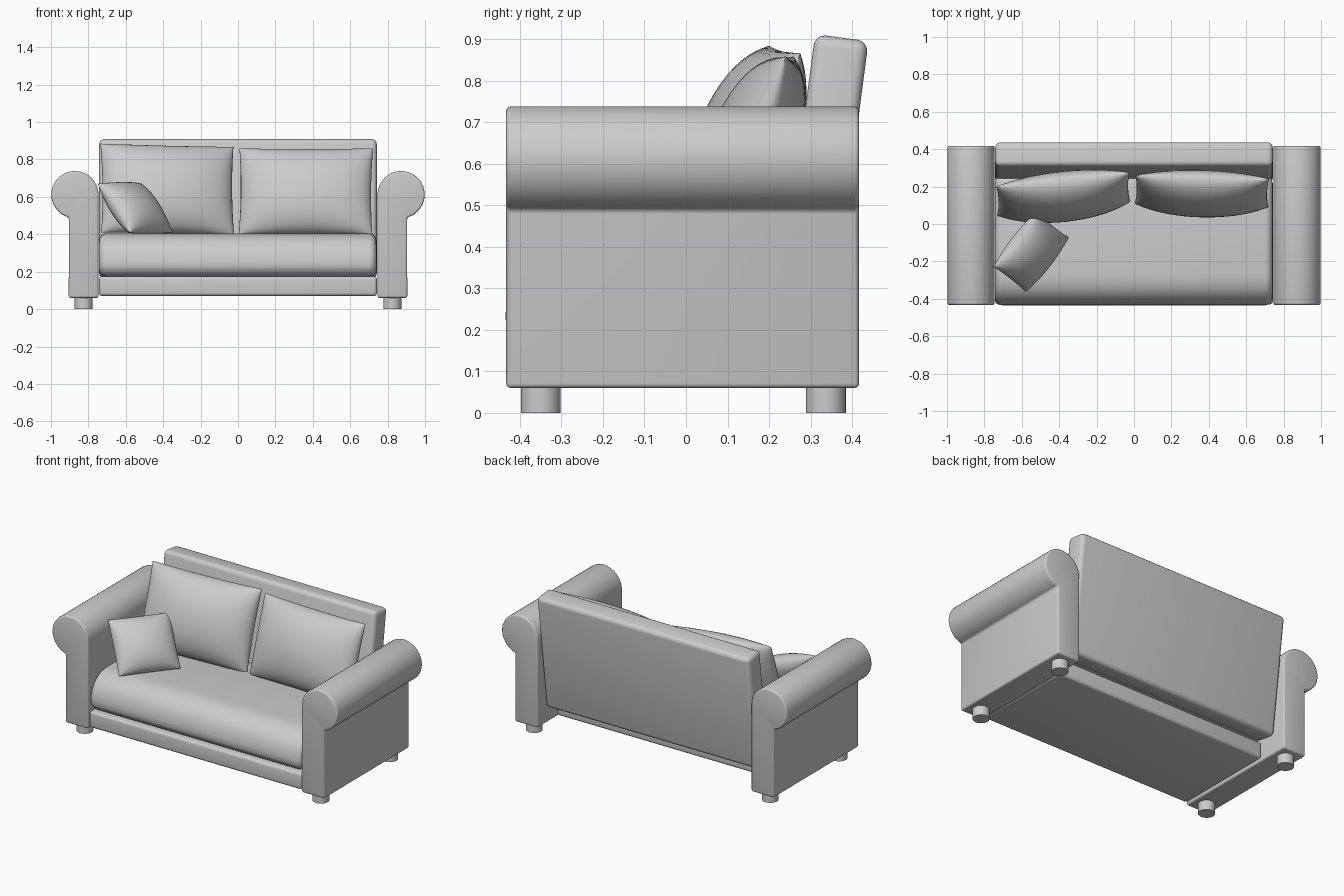
import bpy, bmesh
from math import sin, cos, pi, radians
from mathutils import Matrix, Vector

if "Cube" in bpy.data.objects:
    bpy.data.objects.remove(bpy.data.objects["Cube"])


def finish(bm, name, angle=40):
    bmesh.ops.recalc_face_normals(bm, faces=bm.faces)
    me = bpy.data.meshes.new(name)
    bm.to_mesh(me)
    bm.free()
    ob = bpy.data.objects.new(name, me)
    bpy.context.collection.objects.link(ob)
    bpy.ops.object.select_all(action='DESELECT')
    ob.select_set(True)
    bpy.context.view_layer.objects.active = ob
    bpy.ops.object.shade_smooth_by_angle(angle=radians(angle))
    return ob


def bevel_sharp(bm, width, segs=3, angle=35):
    bmesh.ops.recalc_face_normals(bm, faces=bm.faces)
    edges = [e for e in bm.edges if e.calc_face_angle(0) > radians(angle)]
    bmesh.ops.bevel(bm, geom=edges, offset=width, segments=segs, profile=0.5,
                    affect='EDGES', clamp_overlap=True)


def box(name, center, size, width, tilt=0):
    bm = bmesh.new()
    bmesh.ops.create_cube(bm, size=1, matrix=Matrix.Diagonal((*size, 1)))
    bevel_sharp(bm, width, 4)
    bm.transform(Matrix.Translation(center) @ Matrix.Rotation(-radians(tilt), 4, 'X'))
    return finish(bm, name)


def extruded(name, start, step, width, segs=3):
    bm = bmesh.new()
    face = bm.faces.new([bm.verts.new(p) for p in start])
    new = bmesh.ops.extrude_face_region(bm, geom=[face], use_keep_orig=True)['geom']
    bmesh.ops.translate(bm, vec=step, verts=[v for v in new if isinstance(v, bmesh.types.BMVert)])
    bevel_sharp(bm, width, segs)
    return finish(bm, name)


def pillow(name, center, w, h, front, back, yaw, lean, roll=0):
    """Two bulging sheets joined at a pinched seam."""
    bm = bmesh.new()
    n = 24
    for depth in (-front, back):
        rows = []
        for j in range(n + 1):
            v = sin(pi / 2 * (2 * j / n - 1))
            row = []
            for i in range(n + 1):
                u = sin(pi / 2 * (2 * i / n - 1))
                puff = max(0, (1 - u * u) * (1 - v * v)) ** 0.5
                x = u * w / 2 * (1 - 0.025 * (1 - v * v))
                z = v * h / 2 * (1 - 0.025 * (1 - u * u))
                row.append(bm.verts.new((x, depth * puff, z)))
            rows.append(row)
        for a, b in zip(rows, rows[1:]):
            for i in range(n):
                bm.faces.new((a[i], a[i + 1], b[i + 1], b[i]))
    bmesh.ops.remove_doubles(bm, verts=bm.verts, dist=1e-5)
    bm.transform(Matrix.Translation(center) @ Matrix.Rotation(radians(yaw), 4, 'Z')
                 @ Matrix.Rotation(-radians(lean), 4, 'X')
                 @ Matrix.Rotation(radians(roll), 4, 'Y'))
    return finish(bm, name, 60)


# Rolled arms and their feet
for side, s in (("left", -1), ("right", 1)):
    prof = [(0.746, 0.06), (0.905, 0.06)]
    for k in range(33):
        a = radians(-75 + 255 * k / 32)
        prof.append((0.872 + 0.126 * cos(a), 0.612 + 0.126 * sin(a)))
    extruded(side + "_arm", [(s * x, -0.433, z) for x, z in prof],
             Vector((0, 0.85, 0)), 0.011)
    for end, y in (("front", -0.35), ("back", 0.337)):
        bm = bmesh.new()
        bmesh.ops.create_cone(bm, cap_ends=True, segments=32, radius1=0.048, radius2=0.048,
                              depth=0.07, matrix=Matrix.Translation((s * 0.825, y, 0.035)))
        finish(bm, f"{side}_{end}_foot")

# Base under the seat
box("seat_base", (0, -0.10, 0.122), (1.486, 0.66, 0.105), 0.018)

# Seat cushion with a rounded front
prof = [(0.26, 0.405), (0.26, 0.175), (-0.41, 0.175)]
for k in range(13):
    a = pi / 2 * k / 12
    prof.append((-0.25 - 0.185 * cos(a) ** 0.8, 0.225 + 0.18 * sin(a) ** 0.9))
extruded("seat_cushion", [(-0.743, y, z) for y, z in prof], Vector((1.483, 0, 0)), 0.04, 5)

# Leaning back panel
box("back_panel", (0, 0.327, 0.537), (1.484, 0.13, 0.74), 0.027, 7.5)

# Loose cushions
pillow("left_back_pillow", (-0.378, 0.16, 0.638), 0.715, 0.50, 0.135, 0.10, 6.5, 18, 1.5)
pillow("right_back_pillow", (0.363, 0.175, 0.628), 0.715, 0.485, 0.125, 0.09, -1.5, 18)
pillow("throw_pillow", (-0.55, -0.15, 0.54), 0.37, 0.34, 0.09, 0.09, 52, 40)
